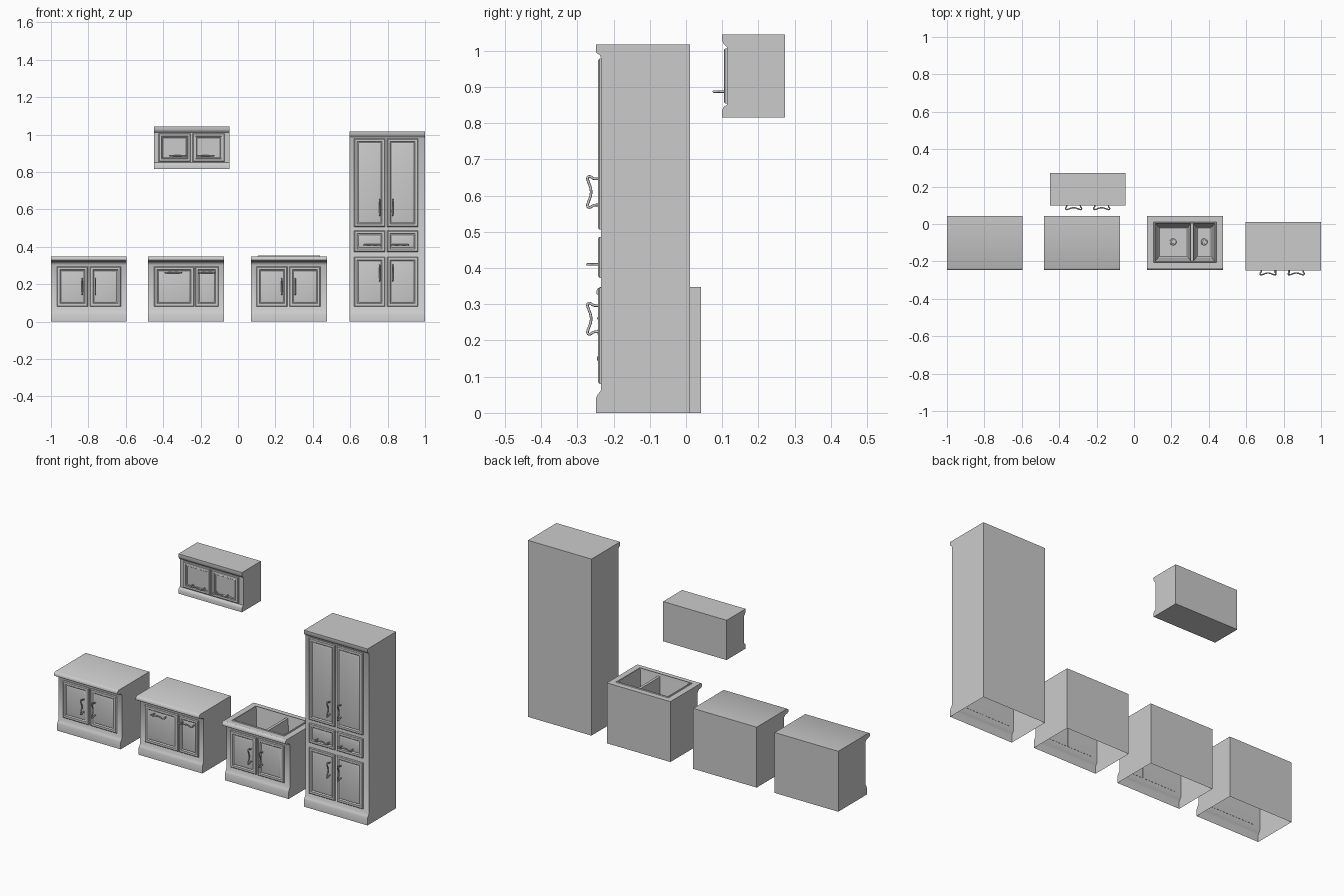
import bpy, bmesh, math
from mathutils import Matrix

if "Cube" in bpy.data.objects:
    bpy.data.objects.remove(bpy.data.objects["Cube"])


def add_object(name, bm, angle=30):
    me = bpy.data.meshes.new(name)
    bm.to_mesh(me)
    bm.free()
    me.shade_smooth()
    me.set_sharp_from_angle(angle=math.radians(angle))
    ob = bpy.data.objects.new(name, me)
    bpy.context.collection.objects.link(ob)
    return ob


def body(name, x0, x1, profile, open_bottom=True, open_top=False):
    """Side profile (y, z), bottom front to bottom back, extruded along x."""
    bm = bmesh.new()
    a, b = ([bm.verts.new((x, y, z)) for y, z in profile] for x in (x0, x1))
    n = len(profile)
    bm.faces.new(a)
    bm.faces.new(b[::-1])
    sides = [bm.faces.new((a[i], b[i], b[(i + 1) % n], a[(i + 1) % n])) for i in range(n)]
    bmesh.ops.recalc_face_normals(bm, faces=bm.faces)
    dead = [sides[-1]] * open_bottom + [sides[n - 3]] * open_top
    if dead:
        bmesh.ops.delete(bm, geom=dead, context='FACES')
    return add_object(name, bm, 40)


def add_rings(bm, rings, cap=True, upright=False):
    """Nested rectangles (u0, u1, v0, v1, w) joined by quads."""
    prev = None
    for u0, u1, v0, v1, w in rings:
        cur = [bm.verts.new((u, w, v) if upright else (u, v, w))
               for u, v in ((u0, v0), (u1, v0), (u1, v1), (u0, v1))]
        if prev:
            for i in range(4):
                j = (i + 1) % 4
                bm.faces.new((prev[i], prev[j], cur[j], cur[i]))
        prev = cur
    if cap:
        bm.faces.new(prev)


# Door section: (inset from the edge, height above the cabinet face)
PANEL = [(0, -.001), (0, .004), (.004, .008), (.016, .008), (.019, .004),
         (.022, .003), (.026, .005), (.03, .006)]
DEEP = [(0, -.001), (0, .005), (.004, .008), (.015, .008), (.017, .003),
        (.021, .005), (.024, -.001 + .002)]


def door(name, x0, x1, z0, z1, y, section=PANEL):
    bm = bmesh.new()
    add_rings(bm, [(x0 + d, x1 - d, z0 + d, z1 - d, y - h) for d, h in section], upright=True)
    return add_object(name, bm, 20)


def handle_mesh():
    half = [(-.036, 0), (-.037, .013), (-.043, .025), (-.04, .0295), (-.027, .027), (-.013, .022)]
    pts = half + [(0, .020)] + [(-u, d) for u, d in reversed(half)]
    cu = bpy.data.curves.new("handle_path", 'CURVE')
    cu.dimensions = '3D'
    cu.bevel_depth = .0036
    cu.bevel_resolution = 2
    cu.use_fill_caps = True
    sp = cu.splines.new('BEZIER')
    sp.bezier_points.add(len(pts) - 1)
    sp.resolution_u = 4
    for p, (u, d) in zip(sp.bezier_points, pts):
        p.co = (u, -d, 0)
        p.handle_left_type = p.handle_right_type = 'AUTO'
    tmp = bpy.data.objects.new("handle_path", cu)
    bpy.context.collection.objects.link(tmp)
    bpy.context.view_layer.update()
    me = bpy.data.meshes.new_from_object(tmp.evaluated_get(bpy.context.evaluated_depsgraph_get()))
    bpy.data.objects.remove(tmp)
    me.shade_smooth()
    return me


HANDLE = handle_mesh()


def handle(name, x, y, z, vertical=True):
    ob = bpy.data.objects.new(name, HANDLE)
    ob.location = (x, y, z)
    if vertical:
        ob.rotation_euler = (0, math.pi / 2, 0)
    bpy.context.collection.objects.link(ob)


# Base cabinets: kick foot, face, cove and rounded counter edge
BASE = [(-.218, 0), (-.218, .04), (-.213, .05), (-.205, .062), (-.205, .302), (-.209, .312),
        (-.219, .319), (-.238, .322), (-.247, .328), (-.247, .337), (-.243, .344), (-.236, .348),
        (.042, .348), (.042, 0)]
body("base_cabinet", -1, -.595, BASE)
body("drawer_cabinet", -.48, -.075, BASE)
body("sink_cabinet", .07, .475, BASE, open_top=True)
for name, x in (("base", -.7975), ("sink", .2695)):
    for s, side in ((-1, "left"), (1, "right")):
        xs = sorted((x + s * .005, x + s * .171))
        door(f"{name}_door_{side}", *xs, .08, .293, -.205)
        handle(f"{name}_handle_{side}", x + s * .036, -.212, .187)
door("drawer_cabinet_door_wide", -.448, -.234, .08, .293, -.205)
door("drawer_cabinet_door_narrow", -.229, -.104, .08, .293, -.205)
handle("drawer_cabinet_handle_wide", -.346, -.212, .261, False)
handle("drawer_cabinet_handle_narrow", -.166, -.212, .261, False)

# Sink: counter top, raised rim, divider and two tapered basins
bm = bmesh.new()
V0, V1, ZD = -.198, .002, .338
add_rings(bm, [(.07, .475, -.236, .042, .348), (.105, .44, -.206, .01, .348),
               (.107, .438, -.204, .008, .353), (.113, .432, -.2, .004, .353),
               (.115, .43, V0, V1, ZD)], cap=False)
add_rings(bm, [(.303, .318, V0, V1, ZD)])
for u0, u1 in ((.115, .303), (.318, .43)):
    add_rings(bm, [(u0, u1, V0, V1, ZD), (u0 + .015, u1 - .013, V0 + .019, V1 - .017, .215),
                   (u0 + .021, u1 - .019, V0 + .025, V1 - .023, .208)])
bmesh.ops.remove_doubles(bm, verts=bm.verts, dist=1e-5)
add_object("sink_basins", bm)

# Drains: stepped disc with a cross
for x, side in ((.209, "left"), (.375, "right")):
    bm = bmesh.new()
    for r, h in ((.018, .003), (.012, .005)):
        bmesh.ops.create_cone(bm, cap_ends=True, segments=20, radius1=r, radius2=r - .002,
                              depth=h, matrix=Matrix.Translation((x, -.096, .208 + h / 2)))
    for sx, sy in ((.02, .003), (.003, .02)):
        bmesh.ops.create_cube(bm, size=1, matrix=Matrix.Translation((x, -.096, .213))
                              @ Matrix.Diagonal((sx, sy, .003, 1)))
    add_object(f"drain_{side}", bm)

# Tall cabinet: doors over drawers over doors
body("tall_cabinet", .595, 1, [
    (-.249, 0), (-.249, .04), (-.244, .05), (-.235, .062), (-.235, .98), (-.238, .988),
    (-.245, .992), (-.249, .997), (-.249, 1.017), (.011, 1.017), (.011, 0)])
for s, side in ((-1, "left"), (1, "right")):
    xs = sorted((.792 + s * .005, .792 + s * .171))
    for part, z0, z1 in (("upper_door", .506, .978), ("drawer", .373, .486), ("lower_door", .08, .346)):
        door(f"tall_{part}_{side}", *xs, z0, z1, -.235)
    handle(f"tall_upper_handle_{side}", .792 + s * .035, -.242, .61)
    handle(f"tall_lower_handle_{side}", .792 + s * .035, -.242, .26)
    handle(f"tall_drawer_handle_{side}", .792 + s * .0755, -.242, .41, False)

# Wall cabinet
body("wall_cabinet", -.45, -.045, [
    (.1, .815), (.1, .836), (.104, .845), (.113, .85), (.113, 1.01), (.106, 1.016),
    (.102, 1.022), (.1, 1.028), (.1, 1.044), (.273, 1.044), (.273, .815)], open_bottom=False)
for s, side in ((-1, "left"), (1, "right")):
    xs = sorted((-.248 + s * .005, -.248 + s * .176))
    door(f"wall_door_{side}", *xs, .854, 1.006, .113, DEEP)
    handle(f"wall_handle_{side}", -.248 + s * .075, .107, .887, False)
